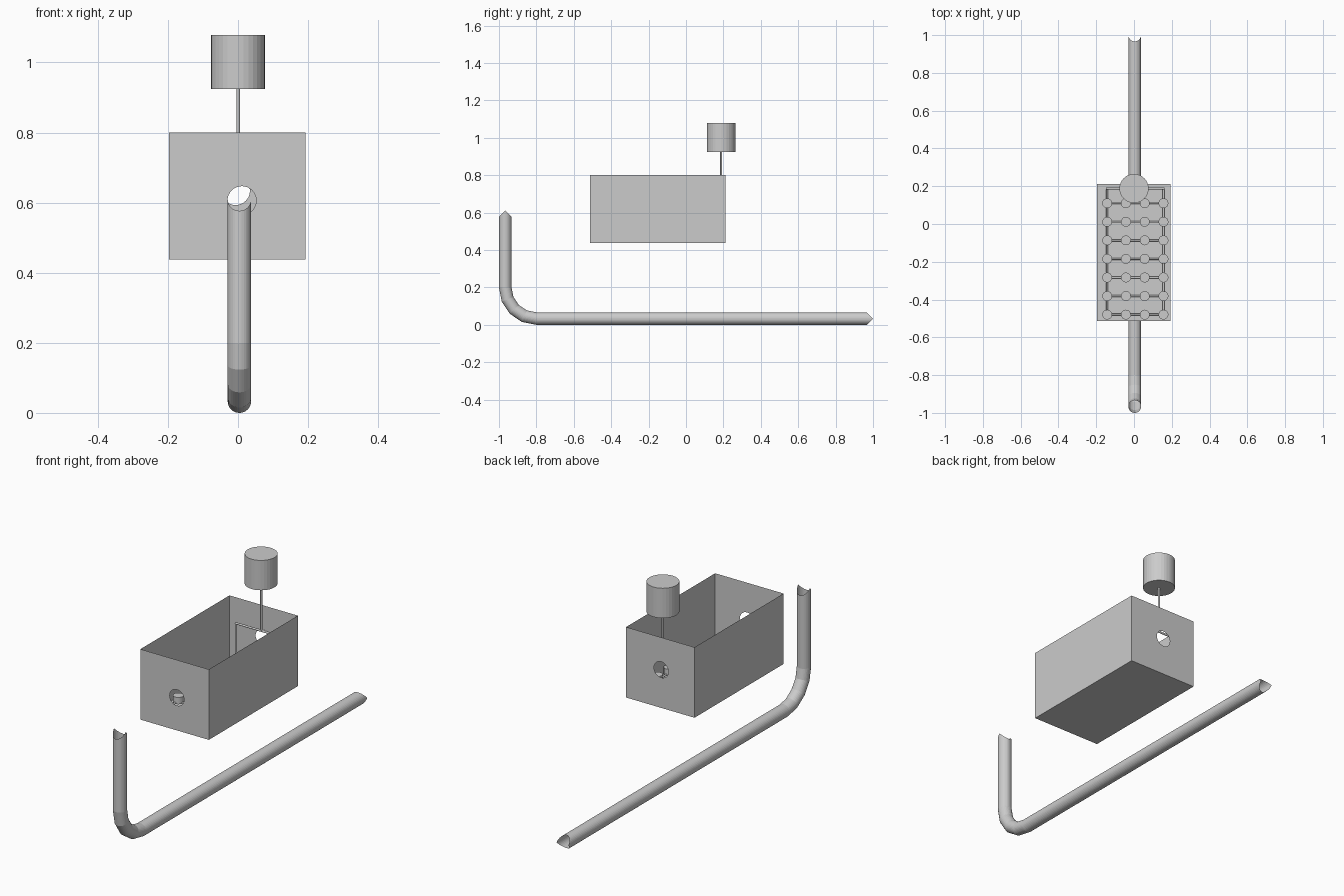
import bpy, bmesh, math
from mathutils import Vector

if "Cube" in bpy.data.objects:
    bpy.data.objects.remove(bpy.data.objects["Cube"])

grey = bpy.data.materials.new("plain_grey")
grey.diffuse_color = (0.6, 0.6, 0.6, 1)
grey.use_nodes = True
grey.node_tree.nodes["Principled BSDF"].inputs["Base Color"].default_value = grey.diffuse_color


def finish(name, bm):
    me = bpy.data.meshes.new(name)
    bm.to_mesh(me)
    bm.free()
    ob = bpy.data.objects.new(name, me)
    me.materials.append(grey)
    bpy.context.collection.objects.link(ob)
    return ob


def rod(name, a, b, r, sides):
    """Capped cylinder between two points."""
    a, b = Vector(a), Vector(b)
    d = b - a
    bm = bmesh.new()
    bmesh.ops.create_cone(bm, cap_ends=True, segments=sides, radius1=r, radius2=r, depth=d.length)
    m = d.to_track_quat('Z', 'Y').to_matrix().to_4x4()
    m.translation = (a + b) / 2
    bmesh.ops.transform(bm, matrix=m, verts=bm.verts)
    return finish(name, bm)


# Open tank made of thin sheets, with a round port in the front and back walls
X0, X1, Y0, Y1, Z0, Z1 = -0.197, 0.193, -0.513, 0.212, 0.437, 0.80


def wall_with_port(bm, y, cx, cz, r, sides=32):
    rect = [bm.verts.new(p) for p in ((X0, y, Z0), (X1, y, Z0), (X1, y, Z1), (X0, y, Z1))]
    ring = []
    for i in range(sides):
        t = 2 * math.pi * i / sides
        ring.append(bm.verts.new((cx + r * math.cos(t), y, cz + r * math.sin(t))))
    edges = [bm.edges.new((l[i], l[(i + 1) % len(l)])) for l in (rect, ring) for i in range(len(l))]
    bmesh.ops.triangle_fill(bm, use_beauty=True, edges=edges, normal=(0, -1, 0))
    return rect


bm = bmesh.new()
f = wall_with_port(bm, Y0, 0.011, 0.606, 0.041)
b = wall_with_port(bm, Y1, -0.007, 0.634, 0.041)
bm.faces.new((f[0], b[0], b[1], f[1]))   # floor
bm.faces.new((f[0], f[3], b[3], b[0]))   # left wall
bm.faces.new((f[1], b[1], b[2], f[2]))   # right wall
bmesh.ops.recalc_face_normals(bm, faces=bm.faces)
finish("tank", bm)

# Bent hollow pipe with saddle-cut open ends
R, BEND, SIDES, PX = 0.0335, 0.1665, 32, 0.004
CY, CZ = -0.80, 0.20
stations = [(CY - BEND, 0.61, 0.0, (0, -1))]             # y, z, angle, trim direction
for i in range(5):
    t = math.radians(22.5 * i)
    stations.append((CY - BEND * math.cos(t), CZ - BEND * math.sin(t), t, (0, 0)))
stations.append((1.0, CZ - BEND, math.pi / 2, (-1, 0)))
bm = bmesh.new()
rings = []
for y, z, t, trim in stations:
    ring = []
    for i in range(SIDES):
        a = 2 * math.pi * i / SIDES
        n = R * math.sin(a)
        ring.append(bm.verts.new((PX + R * math.cos(a),
                                  y - n * math.cos(t) + trim[0] * abs(n),
                                  z - n * math.sin(t) + trim[1] * abs(n))))
    rings.append(ring)
for p, q in zip(rings, rings[1:]):
    for i in range(SIDES):
        j = (i + 1) % SIDES
        bm.faces.new((p[i], p[j], q[j], q[i]))
bmesh.ops.recalc_face_normals(bm, faces=bm.faces)
finish("bent_pipe", bm)

# Air pump and its feed tube
PY, FEED_Z, LOW_Z, TUBE = 0.188, 0.68, 0.46, 0.005
rod("pump", (0, PY, 0.924), (0, PY, 1.078), 0.077, 32)
rod("feed_tube", (0.001, PY, FEED_Z), (0.001, PY, 0.93), TUBE, 12)

# Manifold: header, two drops and two floor rails
XL, XR = -0.142, 0.156
ROWS = [0.11 - i * 0.0983 for i in range(7)]
rod("header_tube", (XL - TUBE, PY, FEED_Z), (XR + TUBE, PY, FEED_Z), TUBE, 12)
for side, x in (("left", XL), ("right", XR)):
    rod(side + "_drop_tube", (x, PY, LOW_Z - TUBE), (x, PY, FEED_Z), TUBE, 12)
    rod(side + "_floor_rail", (x, PY, LOW_Z), (x, ROWS[-1], LOW_Z), TUBE, 12)

# Cross tubes, each carrying four round diffusers
for r, y in enumerate(ROWS):
    rod(f"cross_tube_{r}", (XL, y, LOW_Z), (XR, y, LOW_Z), TUBE, 12)
    for c in range(4):
        x = XL + (XR - XL) * c / 3
        rod(f"diffuser_{r}_{c}", (x, y, LOW_Z - 0.005), (x, y, LOW_Z + 0.03), 0.026, 24)
